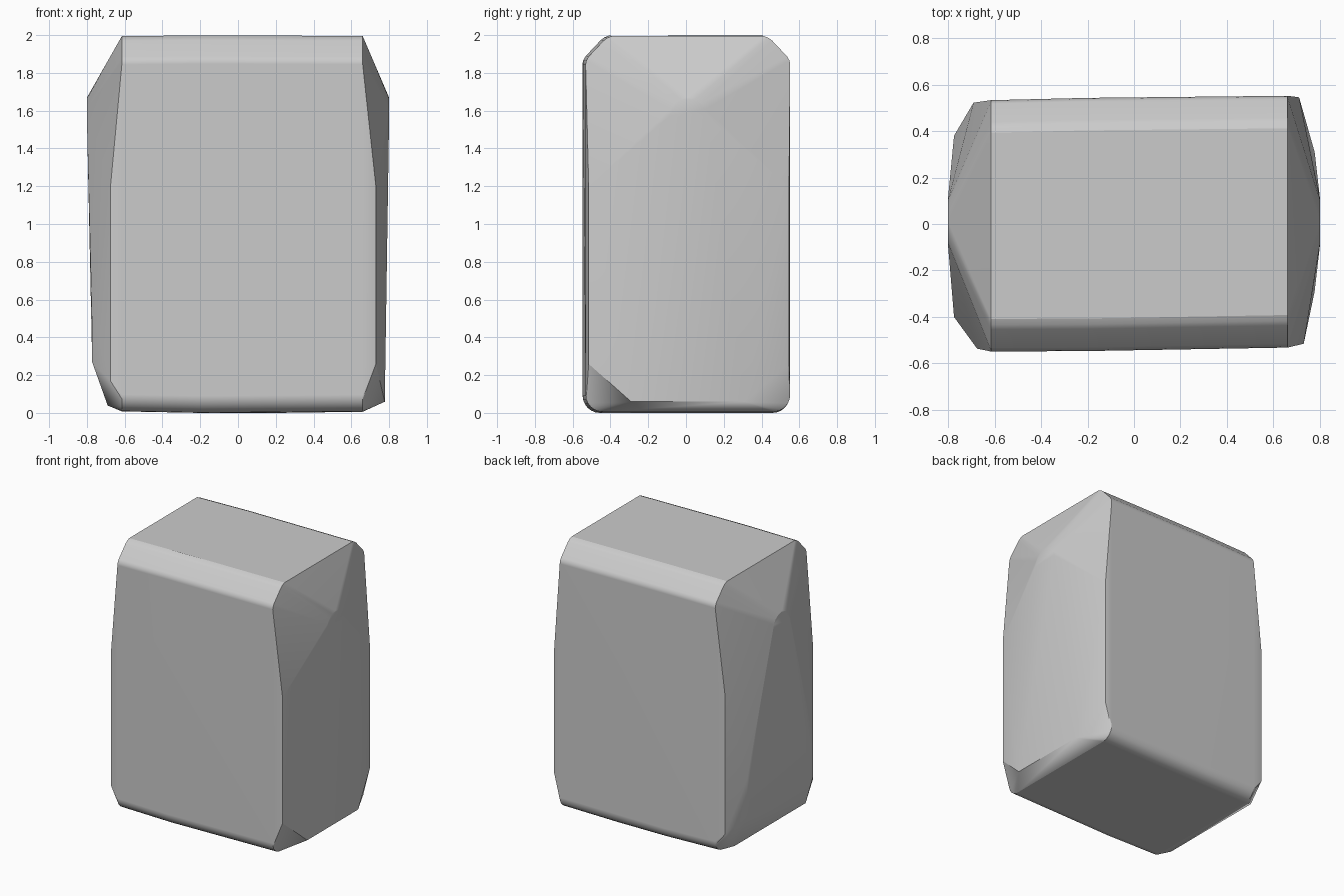
import bpy, bmesh
from math import sin, cos, pi, radians

if "Cube" in bpy.data.objects:
    bpy.data.objects.remove(bpy.data.objects["Cube"])

pts = []

def arc(cy, cz, r, a0, a1, n):
    return [(cy + r * cos(a0 + (a1 - a0) * i / n), cz + r * sin(a0 + (a1 - a0) * i / n))
            for i in range(n + 1)]

# Half profile of the body (y, z): rounded foot, softly chamfered shoulder
half = arc(0.455, 0.09, 0.09, -pi / 2, 0, 6)
half += [(0.545, 1.85), (0.541, 1.87), (0.53, 1.89), (0.45, 1.975), (0.43, 1.99), (0.405, 2.0)]

# Slightly bowed body: (x, y shift, inset at the ends)
for x, dy, inset in ((-0.615, -0.008, 0.009), (-0.2, -0.002, 0.001),
                     (0.2, 0.004, 0.001), (0.66, 0.01, 0.007)):
    for s in (-1, 1):
        for y, z in half:
            z = z + inset if z < 1 else z - inset * 0.5
            pts.append((x, s * (y - inset * 0.5) + dy, z))

# Side faces: arched peak high on each side
for sx in (-1, 1):
    pts += [(sx * 0.8, y, z) for y, z in arc(0.01, 1.57, 0.1, 0, pi, 8)]

# Vertical corner edges of the body
for z in (1.2, 0.17):
    pts += [(-0.675, -0.536, z), (-0.69, 0.522, z)]
for z in (1.2, 0.26):
    pts += [(0.73, -0.515, z), (0.71, 0.545, z)]

# Lower edges of the right side and the left side
pts += [(0.777, y, 0.06) for y in (-0.29, 0.31)]
for y in (-0.4, 0.38):
    pts += [(-0.772, y, 0.27), (-0.774, y, 0.55)]
pts += [(-0.69, y, 0.04) for y in (-0.43, 0.41)]

# Faceted solid spanned by the profiles
bm = bmesh.new()
for p in pts:
    bm.verts.new(p)
bmesh.ops.remove_doubles(bm, verts=bm.verts, dist=0.0005)
res = bmesh.ops.convex_hull(bm, input=bm.verts)
bmesh.ops.delete(bm, geom=[v for v in bm.verts if not v.link_faces], context='VERTS')
bmesh.ops.dissolve_limit(bm, angle_limit=radians(0.8), verts=bm.verts, edges=bm.edges)
bmesh.ops.recalc_face_normals(bm, faces=bm.faces)
low = min(v.co.z for v in bm.verts)
for v in bm.verts:
    v.co.z -= low

mesh = bpy.data.meshes.new("faceted_block")
bm.to_mesh(mesh)
bm.free()
block = bpy.data.objects.new("faceted_block", mesh)
bpy.context.collection.objects.link(block)
bpy.context.view_layer.objects.active = block
block.select_set(True)
bpy.ops.object.shade_smooth_by_angle(angle=radians(20))
mod = block.modifiers.new("weighted_normals", 'WEIGHTED_NORMAL')
mod.keep_sharp = True
